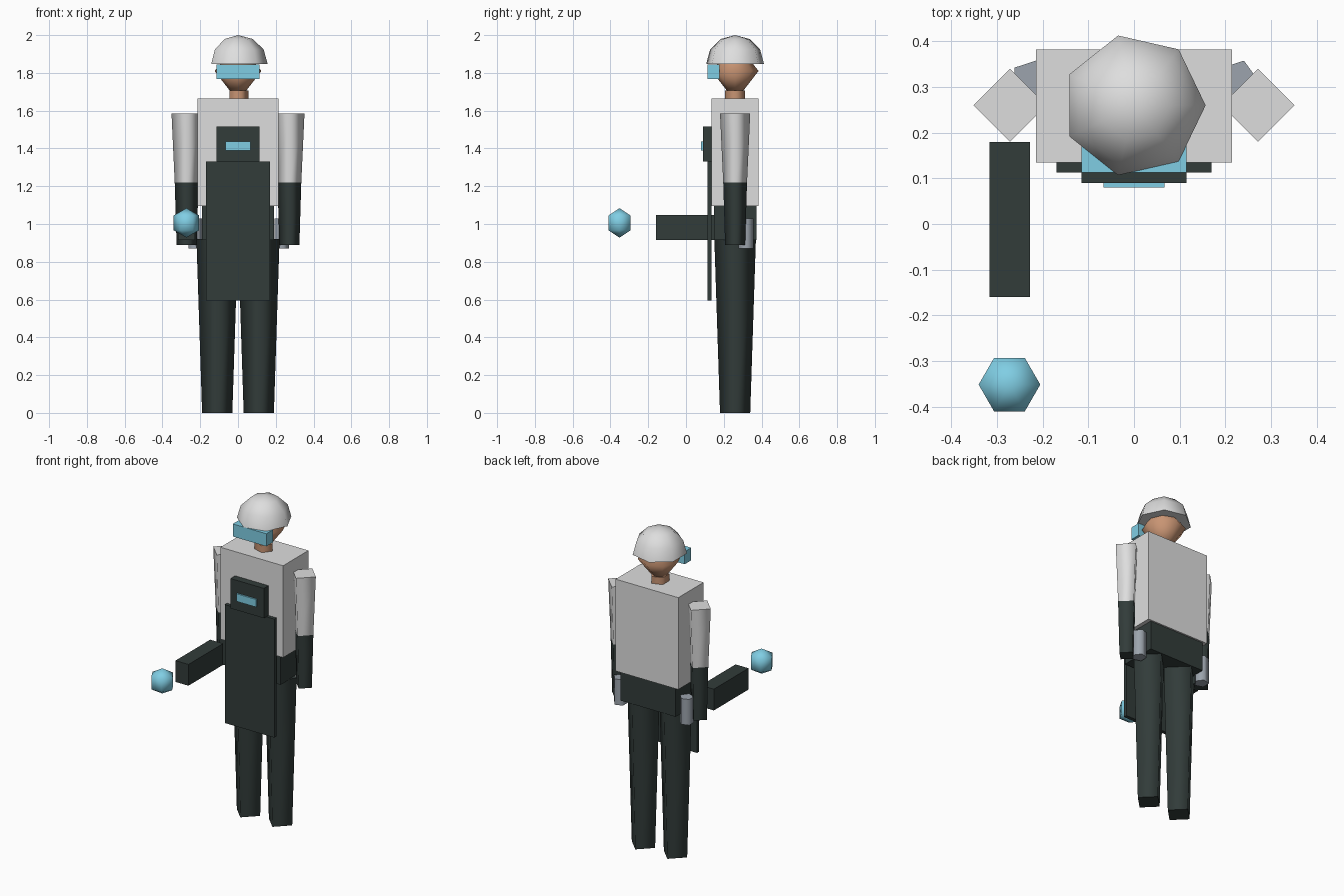
import bpy
import bmesh
from math import cos, sin, pi

cube = bpy.data.objects.get("Cube")
if cube:
    bpy.data.objects.remove(cube, do_unlink=True)


def material(name, rgb):
    """Flat material from 0-255 display values."""
    lin = [((c / 255 + 0.055) / 1.055) ** 2.4 for c in rgb] + [1.0]
    mat = bpy.data.materials.new(name)
    mat.use_nodes = True
    mat.diffuse_color = lin
    mat.node_tree.nodes["Principled BSDF"].inputs["Base Color"].default_value = lin
    return mat


WHITE = material("light grey", (222, 222, 222))
DARK = material("dark slate", (50, 60, 58))
CYAN = material("pale cyan", (128, 206, 228))
SKIN = material("skin tan", (200, 148, 115))
STEEL = material("steel grey", (156, 164, 173))


def finish(name, bm, mat):
    bmesh.ops.recalc_face_normals(bm, faces=bm.faces)
    mesh = bpy.data.meshes.new(name)
    bm.to_mesh(mesh)
    bm.free()
    mesh.materials.append(mat)
    obj = bpy.data.objects.new(name, mesh)
    bpy.context.collection.objects.link(obj)
    return obj


def box(name, xs, ys, zs, mat):
    """Box given by its extent on each axis."""
    bm = bmesh.new()
    bmesh.ops.create_cube(bm, size=1)
    for v in bm.verts:
        v.co = [(lo + hi) / 2 + c * (hi - lo)
                for c, (lo, hi) in zip(v.co, (xs, ys, zs))]
    return finish(name, bm, mat)


def turned(name, profile, sides, x, y, mat):
    """Smooth turned solid; profile is (radius, z) from bottom to top."""
    bm = bmesh.new()
    rings = []
    for r, z in profile:
        count = sides if r > 0 else 1
        rings.append([bm.verts.new((x + r * cos(2 * pi * i / sides),
                                    y + r * sin(2 * pi * i / sides), z))
                      for i in range(count)])
    for low, high in zip(rings, rings[1:]):
        for i in range(sides):
            j = (i + 1) % sides
            quad = [low[i % len(low)], low[j % len(low)],
                    high[j % len(high)], high[i % len(high)]]
            bm.faces.new(list(dict.fromkeys(quad))).smooth = True
    for ring in (rings[0], rings[-1]):
        if len(ring) > 1:
            cap = bm.faces.new(ring)
            for edge in cap.edges:
                edge.smooth = False
    return finish(name, bm, mat)


def ball(radius, height, z, steps, start=-90):
    """Profile of a sphere, or of part of one from the start latitude."""
    points = []
    for i in range(steps + 1):
        a = (start + (90 - start) * i / steps) * pi / 180
        r = radius * cos(a)
        points.append((r if r > 1e-5 else 0, z + height * sin(a)))
    return points


BODY_Y = 0.26

# Trunk
box("torso", (-0.215, 0.215), (0.135, 0.383), (1.095, 1.665), WHITE)
box("pelvis", (-0.19, 0.19), (0.147, 0.373), (0.915, 1.095), DARK)

# Apron with bib and badge
box("apron", (-0.17, 0.17), (0.113, 0.135), (0.595, 1.33), DARK)
box("bib", (-0.115, 0.115), (0.09, 0.135), (1.33, 1.515), DARK)
box("badge", (-0.067, 0.067), (0.08, 0.09), (1.39, 1.437), CYAN)

# Head, helmet and visor
turned("neck", [(0.055, 1.665), (0.055, 1.708)], 5, 0, BODY_Y, SKIN)
turned("head", ball(0.124, 0.16, 1.81, 2), 8, 0, BODY_Y, SKIN)
turned("helmet", ball(0.157, 0.153, 1.847, 3, start=0), 7, 0, BODY_Y, WHITE)
box("visor", (-0.115, 0.115), (0.113, 0.178), (1.767, 1.845), CYAN)

# Limbs and hip canisters
for side, s in (("left", 1), ("right", -1)):
    turned(side + "_leg", [(0.08, 0), (0.11, 0.92)], 4, s * 0.11, BODY_Y, DARK)
    turned(side + "_upper_arm", [(0.063, 1.22), (0.08, 1.585)], 4,
           s * 0.272, BODY_Y, WHITE)
    turned(side + "_forearm", [(0.053, 0.89), (0.063, 1.22)], 4,
           s * 0.272, BODY_Y, DARK)
    turned(side + "_hip_canister", [(0.042, 0.87), (0.042, 1.03)], 5,
           s * 0.228, 0.318, STEEL)

# Hand tool and floating orb in front of it
box("hand_tool", (-0.317, -0.228), (-0.16, 0.18), (0.915, 1.047), DARK)
turned("orb", ball(0.078, 0.078, 1.006, 3), 6, -0.273, -0.352, CYAN)
